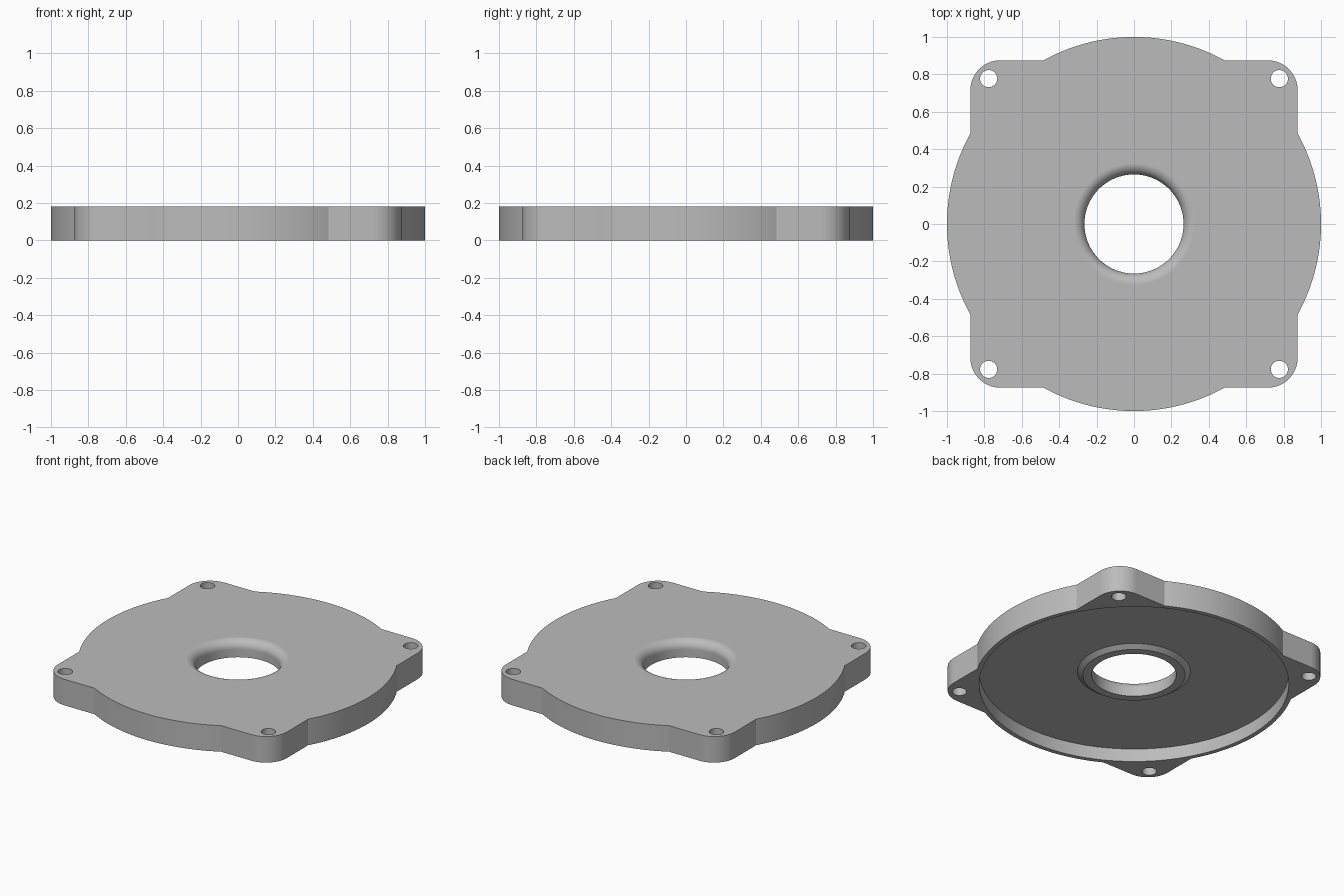
import bpy, bmesh, math
from mathutils import Matrix, Vector

cube = bpy.data.objects.get("Cube")
if cube:
    bpy.data.objects.remove(cube, do_unlink=True)

THICK = 0.18
HALF = 0.875        # half width of the square flange
CORNER = 0.16       # flange corner radius
HOLE_POS = 0.777
THROAT, FILLET = 0.265, 0.06

grey = bpy.data.materials.new("cast grey")
grey.use_nodes = True
colour = (0.5, 0.5, 0.5, 1)
grey.diffuse_color = colour
grey.node_tree.nodes["Principled BSDF"].inputs["Base Color"].default_value = colour


def arc(cx, cy, r, start, end, steps):
    angles = [start + (end - start) * i / steps for i in range(steps + 1)]
    return [(cx + r * math.cos(a), cy + r * math.sin(a)) for a in angles]


def make_object(name, bm):
    bmesh.ops.remove_doubles(bm, verts=bm.verts, dist=1e-5)
    bmesh.ops.recalc_face_normals(bm, faces=bm.faces)
    mesh = bpy.data.meshes.new(name)
    bm.to_mesh(mesh)
    bm.free()
    mesh.materials.append(grey)
    obj = bpy.data.objects.new(name, mesh)
    bpy.context.collection.objects.link(obj)
    return obj


# Plate outline: a round disc merged with a rounded square, quarter by quarter
meet = math.acos(HALF)
mid = HALF - CORNER
quarter = arc(0, 0, 1, -meet, meet, 32) + arc(mid, mid, CORNER, 0, math.pi / 2, 16)
bm = bmesh.new()
verts = []
for k in range(4):
    turn = Matrix.Rotation(k * math.pi / 2, 3, 'Z')
    verts += [bm.verts.new(turn @ Vector((x, y, 0))) for x, y in quarter]
base = bm.faces.new(verts)
top = bmesh.ops.extrude_face_region(bm, geom=[base])["geom"]
bmesh.ops.translate(bm, vec=(0, 0, THICK),
                    verts=[v for v in top if isinstance(v, bmesh.types.BMVert)])
plate = make_object("mounting_plate", bm)

# Lathed cutter: underside recess, chamfered boss, throat and rounded top lip
profile = [(0, -0.1), (0.97, -0.1), (0.97, 0.09), (0.354, 0.09), (0.32, 0.066), (THROAT, 0.066)]
profile += arc(THROAT + FILLET, THICK - FILLET, FILLET, math.pi, math.pi / 2, 10)
profile += [(THROAT + FILLET, 0.3), (0, 0.3)]
bm = bmesh.new()
points = [bm.verts.new((r, 0, z)) for r, z in profile]
edges = [bm.edges.new(pair) for pair in zip(points, points[1:])]
bmesh.ops.spin(bm, geom=points + edges, cent=(0, 0, 0), axis=(0, 0, 1),
               angle=2 * math.pi, steps=128)
cutters = [make_object("recess_cutter", bm)]

# Four screw holes
bm = bmesh.new()
for sx in (-1, 1):
    for sy in (-1, 1):
        bmesh.ops.create_cone(bm, cap_ends=True, segments=40, radius1=0.046, radius2=0.046, depth=1,
                              matrix=Matrix.Translation((sx * HOLE_POS, sy * HOLE_POS, 0)))
cutters.append(make_object("screw_hole_cutter", bm))

# Cut the plate, then discard the cutters
bpy.context.view_layer.objects.active = plate
plate.select_set(True)
for cutter in cutters:
    cutter.hide_render = True
    mod = plate.modifiers.new("cut", 'BOOLEAN')
    mod.operation = 'DIFFERENCE'
    mod.solver = 'EXACT'
    mod.object = cutter
    bpy.ops.object.modifier_apply(modifier=mod.name)
    bpy.data.objects.remove(cutter, do_unlink=True)

# Smooth round walls, crisp rims
bpy.ops.object.select_all(action='DESELECT')
plate.select_set(True)
bpy.ops.object.shade_smooth_by_angle(angle=math.radians(20))
weighted = plate.modifiers.new("flat face normals", 'WEIGHTED_NORMAL')
weighted.keep_sharp = True
